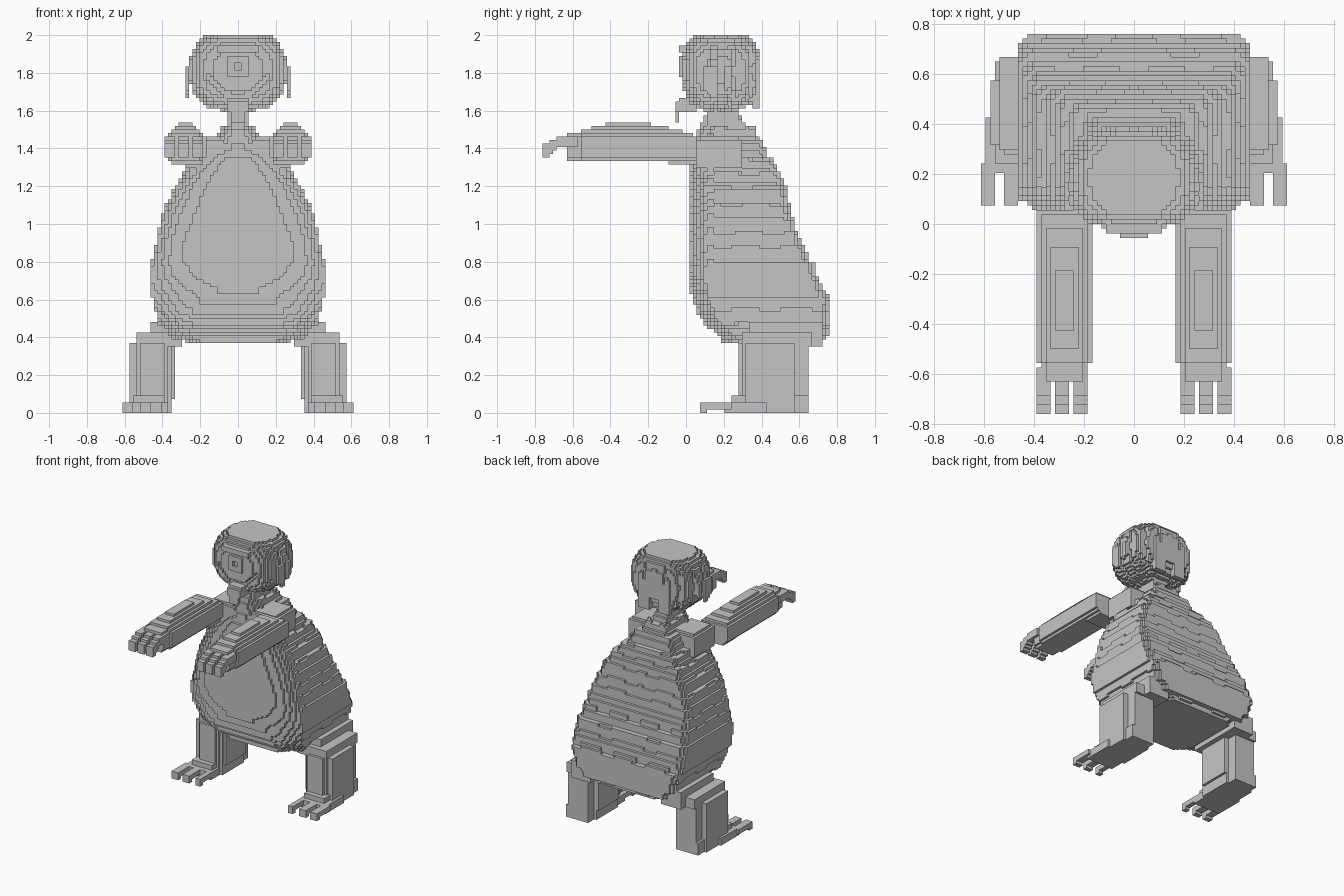
import bpy
import bmesh
import math
from mathutils import Vector

VOXEL = 1 / 54

default_cube = bpy.data.objects.get("Cube")
if default_cube:
    bpy.data.objects.remove(default_cube, do_unlink=True)

grey = bpy.data.materials.new("plain grey")
grey.use_nodes = True
grey.diffuse_color = (0.56, 0.56, 0.56, 1)
grey.node_tree.nodes["Principled BSDF"].inputs["Base Color"].default_value = grey.diffuse_color


def sample(profile, t):
    """Linear interpolation along (position, value) pairs."""
    if t <= profile[0][0]:
        return profile[0][1]
    for (a, va), (b, vb) in zip(profile, profile[1:]):
        if t <= b:
            return va + (vb - va) * (t - a) / (b - a)
    return profile[-1][1]


def in_box(x, y, z, box):
    return (box[0] < x < box[1]) and (box[2] < y < box[3]) and (box[4] < z < box[5])


def build_blocks(name, bounds, inside, mirrored=False):
    """Fill a region with small cubes wherever inside() holds and keep the outer faces."""
    spans = [range(math.floor(bounds[k] / VOXEL), math.ceil(bounds[k + 1] / VOXEL))
             for k in (0, 2, 4)]
    filled = {(i, j, k) for i in spans[0] for j in spans[1] for k in spans[2]
              if inside((i + 0.5) * VOXEL, (j + 0.5) * VOXEL, (k + 0.5) * VOXEL)}
    bm = bmesh.new()
    corners = {}

    def corner(key):
        if key not in corners:
            corners[key] = bm.verts.new(Vector(key) * VOXEL)
        return corners[key]

    for cell in filled:
        for axis in range(3):
            for side in (0, 1):
                neighbour = list(cell)
                neighbour[axis] += 2 * side - 1
                if tuple(neighbour) in filled:
                    continue
                loop = []
                for u, v in ((0, 0), (1, 0), (1, 1), (0, 1)):
                    key = list(cell)
                    key[axis] += side
                    key[(axis + 1) % 3] += u
                    key[(axis + 2) % 3] += v
                    loop.append(corner(tuple(key)))
                bm.faces.new(loop if side else loop[::-1])
    mesh = bpy.data.meshes.new(name)
    bm.to_mesh(mesh)
    bm.free()
    mesh.materials.append(grey)
    obj = bpy.data.objects.new(name, mesh)
    bpy.context.collection.objects.link(obj)
    if mirrored:
        mirror = obj.modifiers.new("Mirror", "MIRROR")
        mirror.use_mirror_merge = False


# Body: pear outline, egg-shaped belly plate in front, shingled rows behind
half_width = [(.37, .27), (.42, .36), (.5, .42), (.57, .44), (.65, .47), (.75, .47),
              (.87, .44), (1.05, .4), (1.2, .33), (1.3, .26), (1.4, .17), (1.5, .08),
              (1.57, .04)]
belly_plate = [(.37, .2), (.5, .26), (.6, .2), (.65, .09), (.72, .23), (.8, .29), (.9, .29),
               (1.0, .25), (1.2, .17), (1.3, .11), (1.42, .03)]
front_edge = [(.37, .2), (.42, .16), (.47, .1), (.53, .06), (.63, .03), (.65, .02),
              (1.32, .02), (1.4, .04), (1.5, .06), (1.6, .12)]
back_edge = [(.35, .7), (.42, .75), (.5, .76), (.6, .76), (.7, .7), (.8, .67), (.87, .62),
             (1.05, .56), (1.2, .53), (1.3, .48), (1.4, .42), (1.5, .36), (1.6, .25)]


def in_body(x, y, z):
    x = abs(x)
    jag = 0.02 * (math.sin((x + y) * 23) > 0.3)
    row = math.floor((z + jag) / 0.08) * 0.08 + 0.04
    stepped = 0.5 * (row + z)
    back, front = sample(back_edge, stepped), sample(front_edge, z)
    if z < .37 or not front < y < back:
        return False
    width = sample(half_width, stepped if y > .15 else z)
    plate = min(width, sample(belly_plate, z))
    rise = math.sqrt(min(1, max(0, y - front - 0.01) / 0.08))
    corner = 0.9 + 0.1 * min(1, (back - y) / 0.04)
    return x < min(plate + (width - plate) * rise, width * corner)


build_blocks("body", (-.5, .5, 0, .78, .36, 1.57), in_body)
build_blocks("neck", (-.04, .04, .1, .3, 1.5, 1.64), lambda x, y, z: .12 < y < .28)


# Shoulders and arms: stepped bars reaching forward
def in_shoulder(x, y, z):
    return (in_box(x, y, z, (.08, .27, .05, .29, 1.29, 1.45))
            or in_box(x, y, z, (.1, .26, .07, .27, 1.27, 1.47)))


arm_top = [(-.63, 1.475), (-.58, 1.48), (-.5, 1.51), (-.42, 1.53), (-.2, 1.53),
           (-.05, 1.5), (.05, 1.47)]
arm_bottom = [(-.63, 1.34), (-.34, 1.335), (-.1, 1.325), (.05, 1.31)]


def in_arm(x, y, z):
    if not -.63 < y < .055:
        return False
    top, bottom = sample(arm_top, y), sample(arm_bottom, y)
    reach = .105 if y > -.55 else .09
    across = reach - max(0, z - 1.46) * 0.95 - max(0, 1.36 - z) * 0.6
    return bottom < z < top and abs(x - .277) < across


build_blocks("shoulders", (.07, .3, 0, .3, 1.25, 1.5), in_shoulder, True)
build_blocks("arms", (.15, .4, -.65, .06, 1.28, 1.55), in_arm, True)


def in_hand_claw(x, y, z):
    if not any(abs(x - .282 - step) < .025 for step in (-.075, 0, .075)):
        return False
    drop = max(0, -.66 - y) * 0.6
    shaft = -.73 < y < -.58 and 1.41 - drop < z < 1.472 - drop
    return shaft or (-.755 < y < -.72 and 1.35 < z < 1.43)


build_blocks("hand_claws", (.15, .4, -.76, -.55, 1.33, 1.5), in_hand_claw, True)


# Legs: haunch in two steps, square shin, flat clawed foot
def in_haunch(x, y, z):
    return (in_box(x, y, z, (.3, .46, .34, .72, .355, .475))
            or in_box(x, y, z, (.3, .54, .3, .66, .355, .43)))


def in_shin(x, y, z):
    side = abs(x - .457)
    front = .28 + max(0, side - .06) * 0.9
    back = .655 if side < .08 else .58
    return side < .118 and front < y < back and (z > .08 or x > .36)


def in_foot(x, y, z):
    sole = in_box(x, y, z, (.362, .6, .2, .43, 0, .056))
    instep = in_box(x, y, z, (.39, .56, .24, .64, 0, .09))
    return sole or instep


def in_foot_claw(x, y, z):
    if not any(abs(x - .49 - step) < .024 for step in (-.1, 0, .095)):
        return False
    return (.065 < y < .24 and .018 < z < .056) or (.065 < y < .115 and z < .04)


build_blocks("haunches", (.28, .56, .28, .74, .34, .5), in_haunch, True)
build_blocks("shins", (.32, .6, .26, .68, 0, .37), in_shin, True)
build_blocks("feet", (.34, .62, .18, .66, 0, .1), in_foot, True)
build_blocks("foot_claws", (.34, .62, .05, .26, 0, .06), in_foot_claw, True)


# Head: boxy ball with grooved hair behind and a wide grin in front
def in_head(x, y, z):
    if not 1.6 < z < 2:
        return False
    dx, dy, dz = abs(x) / .255, abs(y - .185) / .205, abs(z - 1.81) / .215
    groove = math.atan2(abs(x), y - .16) % .42 > .32
    limit = 0.8 if groove and y > .08 and z < 1.95 else 1
    if dx ** 2.7 + dy ** 3.2 + dz ** 2.7 > limit:
        return False
    grin = abs(x) < .16 and abs(z - 1.67 - 4.5 * x * x) < .02 and y < .02
    return not grin


build_blocks("head", (-.29, .29, -.05, .41, 1.58, 2), in_head)


# Face: square ring nose and a brow plate
def in_face(x, y, z):
    ring = .02 < max(abs(x), abs(z - 1.84)) < .055
    brow = abs(x) < .11 and 1.91 < z < 1.95
    return y > -.036 and (ring or brow)


build_blocks("nose_and_brow", (-.12, .12, -.04, .02, 1.78, 1.96), in_face)


# Hair: loose locks at the sides and the back
def in_lock(x, y, z):
    side = .25 < x < .275 and .07 < y < .24 and math.sin(y * 60) > -.4
    hanging = side and 1.7 + .04 * math.sin(y * 30) < z < 1.83
    rear = .36 < y < .392 and .03 < x < .13 and 1.61 < z < 1.84
    return hanging or rear


build_blocks("hair_locks", (0, .29, .05, .4, 1.58, 1.86), in_lock, True)


# Tongue: hangs over the chin
def in_tongue(x, y, z):
    root = abs(x) < .055 and -.04 < y < .05 and 1.6 < z < 1.665
    middle = abs(x) < .055 and -.06 < y < -.02 and 1.6 < z < 1.64
    tip = abs(x) < .03 and -.06 < y < -.03 and 1.53 < z < 1.62
    return root or middle or tip


build_blocks("tongue", (-.06, .06, -.08, .06, 1.52, 1.67), in_tongue)
